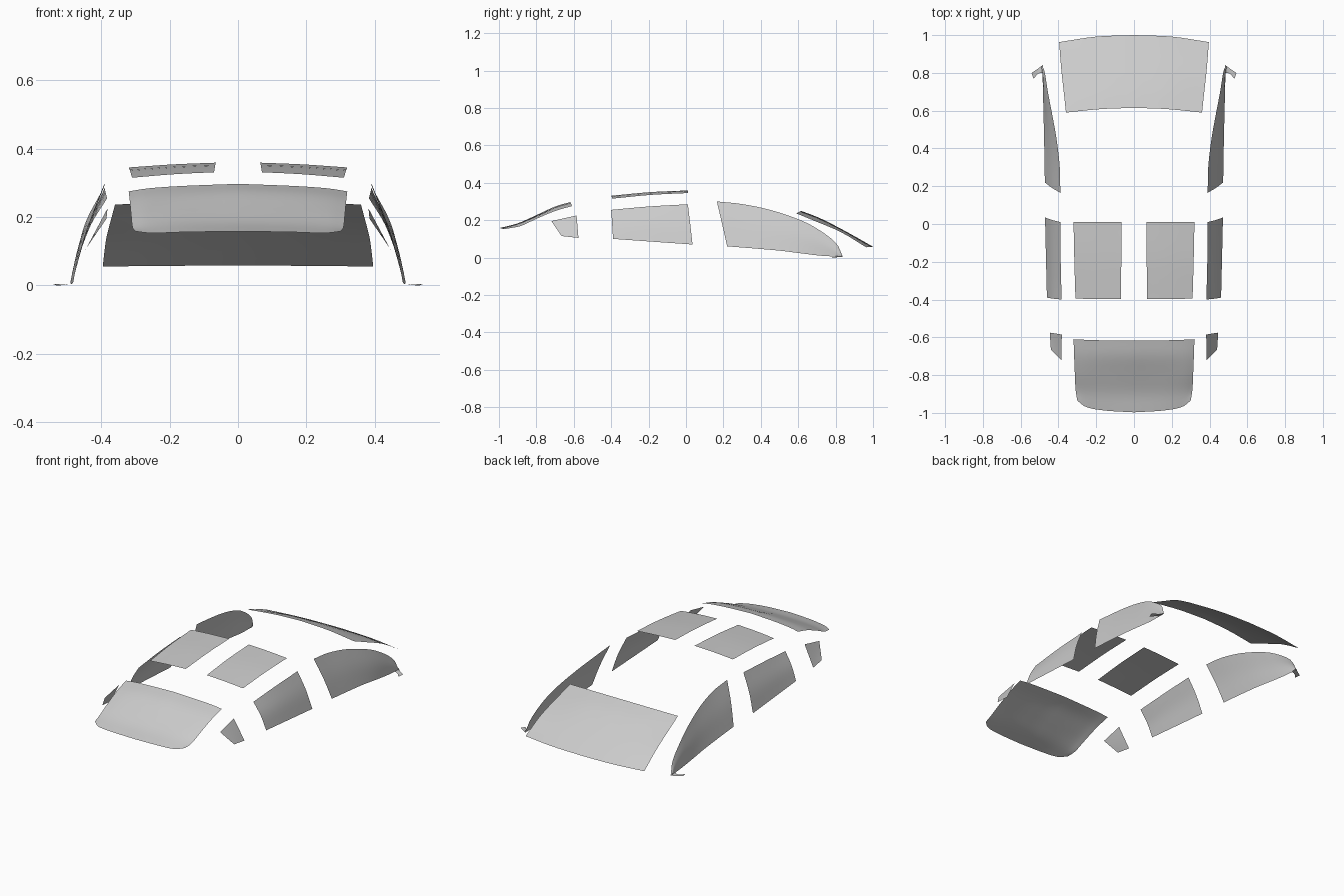
import bpy, bmesh
from mathutils import Vector

glass = bpy.data.materials.new("grey_glass")
glass.diffuse_color = (0.6, 0.6, 0.6, 1)


def spline(points, steps):
    """Smooth curve through a short list of points."""
    p = [Vector(q) for q in points]
    p = [2 * p[0] - p[1]] + p + [2 * p[-1] - p[-2]]
    out = []
    for i in range(1, len(p) - 2):
        a, b, c, d = p[i - 1:i + 3]
        for k in range(steps):
            t = k / steps
            out.append(0.5 * (2 * b + (c - a) * t + (2 * a - 5 * b + 4 * c - d) * t * t
                              + (3 * b - a - 3 * c + d) * t ** 3))
    return out + [p[-2]]


def pane(name, rows, steps=4):
    """Loft a single-skin sheet through the rows and mirror it across x."""
    rows = [spline(r, steps) for r in rows]
    cols = [spline(c, steps) for c in zip(*rows)]
    bm = bmesh.new()
    grid = [[bm.verts.new(v) for v in c] for c in cols]
    for a, b in zip(grid, grid[1:]):
        for i in range(len(a) - 1):
            bm.faces.new((a[i], b[i], b[i + 1], a[i + 1]))
    bm.normal_update()
    # Make the sheet face away from the cabin
    if sum(f.normal.dot(f.calc_center_median() - Vector((0, f.calc_center_median().y, -0.3)))
           for f in bm.faces) < 0:
        bmesh.ops.reverse_faces(bm, faces=bm.faces)
    me = bpy.data.meshes.new(name)
    bm.to_mesh(me)
    bm.free()
    me.materials.append(glass)
    for f in me.polygons:
        f.use_smooth = True
    ob = bpy.data.objects.new(name, me)
    bpy.context.collection.objects.link(ob)
    mod = ob.modifiers.new("mirror", 'MIRROR')
    mod.use_clip = True
    mod.merge_threshold = 0.001
    return ob


def bulged(top, bottom, bulge):
    """Rows from a top edge to a bottom edge, bowed outward in the middle."""
    mid = [(Vector(a) + Vector(b)) / 2 + Vector((bulge, 0, bulge * 0.4))
           for a, b in zip(top, bottom)]
    return [top, mid, bottom]


# Front screen: centre line to side edge, bottom row to top row
pane("front_screen", [
    [(0, -0.997, 0.158), (0.15, -0.988, 0.156), (0.25, -0.97, 0.153), (0.30, -0.935, 0.158)],
    [(0, -0.90, 0.183), (0.16, -0.897, 0.181), (0.26, -0.89, 0.176), (0.309, -0.88, 0.170)],
    [(0, -0.80, 0.227), (0.16, -0.80, 0.223), (0.26, -0.80, 0.217), (0.313, -0.80, 0.207)],
    [(0, -0.70, 0.273), (0.16, -0.70, 0.267), (0.26, -0.70, 0.259), (0.317, -0.70, 0.249)],
    [(0, -0.618, 0.297), (0.16, -0.616, 0.291), (0.26, -0.613, 0.284), (0.32, -0.61, 0.275)]])

# Rear screen
pane("rear_screen", [
    [(0, 0.615, 0.250), (0.18, 0.608, 0.246), (0.36, 0.59, 0.236)],
    [(0, 0.72, 0.209), (0.185, 0.715, 0.205), (0.371, 0.69, 0.195)],
    [(0, 0.86, 0.137), (0.19, 0.855, 0.135), (0.386, 0.83, 0.135)],
    [(0, 1.0, 0.058), (0.2, 0.992, 0.057), (0.396, 0.963, 0.055)]])

# Twin roof panes
pane("roof_pane", [
    [(0.07, -0.397, 0.331), (0.19, -0.397, 0.325), (0.31, -0.395, 0.315)],
    [(0.067, -0.19, 0.350), (0.19, -0.19, 0.344), (0.316, -0.19, 0.335)],
    [(0.065, 0.01, 0.359), (0.19, 0.01, 0.354), (0.32, 0.01, 0.345)]])

# Small front quarter window
pane("quarter_window", [
    [(0.385, -0.72, 0.195), (0.382, -0.585, 0.225)],
    [(0.44, -0.665, 0.115), (0.446, -0.575, 0.105)]])

# Middle door window
pane("door_window", bulged(
    [(0.383, -0.40, 0.255), (0.388, -0.2, 0.273), (0.390, 0.01, 0.285)],
    [(0.461, -0.39, 0.100), (0.466, -0.18, 0.085), (0.471, 0.035, 0.070)], 0.007))

# Long rear side window, tapering to a point
pane("rear_side_window", bulged(
    [(0.390, 0.165, 0.300), (0.393, 0.3, 0.286), (0.410, 0.45, 0.255), (0.437, 0.6, 0.205),
     (0.456, 0.7, 0.155), (0.472, 0.8, 0.080), (0.485, 0.838, 0.005)],
    [(0.472, 0.22, 0.060), (0.474, 0.35, 0.050), (0.477, 0.5, 0.037), (0.480, 0.62, 0.022),
     (0.482, 0.72, 0.010), (0.485, 0.79, 0.006), (0.487, 0.832, 0.003)], 0.005))

# Small flat tab at the tail of the side window
pane("window_tab", [
    [(0.482, 0.842, 0.008), (0.505, 0.825, 0.003), (0.542, 0.80, 0.004)],
    [(0.484, 0.80, 0.008), (0.508, 0.795, 0.001), (0.532, 0.768, 0.0)]])
